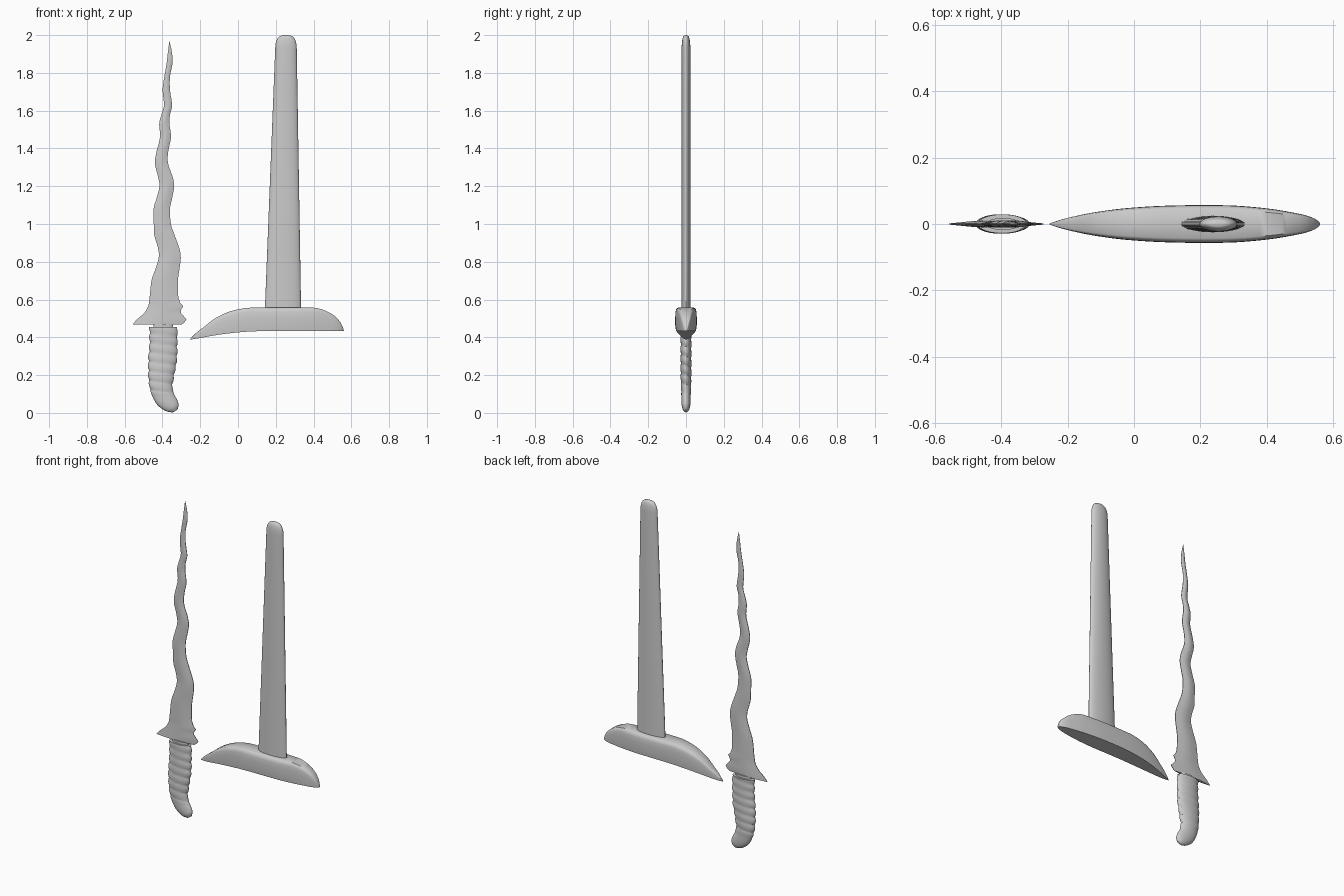
import bpy, bmesh, math
from mathutils import Vector

if "Cube" in bpy.data.objects:
    bpy.data.objects.remove(bpy.data.objects["Cube"])


def loft(name, rings, angle=40):
    """Skin a list of closed rings and cap both ends."""
    bm = bmesh.new()
    vs = [[bm.verts.new(p) for p in ring] for ring in rings]
    n = len(vs[0])
    for a, b in zip(vs, vs[1:]):
        for i in range(n):
            j = (i + 1) % n
            bm.faces.new((a[i], a[j], b[j], b[i]))
    bm.faces.new(vs[0])
    bm.faces.new(vs[-1])
    bmesh.ops.recalc_face_normals(bm, faces=bm.faces)
    me = bpy.data.meshes.new(name)
    bm.to_mesh(me)
    bm.free()
    ob = bpy.data.objects.new(name, me)
    bpy.context.collection.objects.link(ob)
    bpy.ops.object.select_all(action='DESELECT')
    ob.select_set(True)
    bpy.context.view_layer.objects.active = ob
    bpy.ops.object.shade_smooth_by_angle(angle=math.radians(angle))
    return ob


def smooth(points, steps):
    """Catmull-Rom curve through rows of numbers."""
    out = []
    rows = [Vector(p) for p in points]
    for i in range(len(rows) - 1):
        p0, p1 = rows[max(i - 1, 0)], rows[i]
        p2, p3 = rows[i + 1], rows[min(i + 2, len(rows) - 1)]
        for k in range(steps):
            t = k / steps
            out.append(0.5 * (2 * p1 + (p2 - p0) * t + (2 * p0 - 5 * p1 + 4 * p2 - p3) * t * t
                              + (3 * p1 - p0 - 3 * p2 + p3) * t ** 3))
    return out + [rows[-1]]


def ellipse(cx, cz, rx, ry, n=32):
    return [(cx + rx * math.cos(2 * math.pi * i / n), ry * math.sin(2 * math.pi * i / n), cz)
            for i in range(n)]


# Wavy blade with jagged guard: (z, left x, right x)
guard = [(.467, -.558, -.30), (.478, -.55, -.285), (.495, -.535, -.273), (.515, -.51, -.29),
         (.53, -.495, -.303), (.545, -.485, -.302), (.565, -.475, -.29), (.58, -.472, -.305)]
wave = [(.61, -.468, -.316), (.70, -.458, -.318), (.76, -.438, -.31), (.82, -.42, -.303),
        (.87, -.423, -.31), (.94, -.443, -.335), (1.0, -.446, -.355), (1.08, -.447, -.36),
        (1.14, -.43, -.348), (1.2, -.416, -.338), (1.25, -.423, -.346), (1.32, -.44, -.37),
        (1.38, -.432, -.37), (1.46, -.413, -.355), (1.53, -.417, -.363), (1.58, -.405, -.36),
        (1.63, -.392, -.349), (1.71, -.399, -.36), (1.78, -.39, -.36), (1.85, -.378, -.347),
        (1.91, -.371, -.35), (1.965, -.364, -.362)]
rings = []
for z, l, r in guard + smooth(wave, 5):
    t = .011 * min(1, (r - l) / .05)
    a, m, b = l + .28 * (r - l), (l + r) / 2, r - .28 * (r - l)
    rings.append([(l, -t * .15, z), (a, -t * .8, z), (m, -t, z), (b, -t * .8, z), (r, -t * .15, z),
                  (r, t * .15, z), (b, t * .8, z), (m, t, z), (a, t * .8, z), (l, t * .15, z)])
loft("wavy_blade", rings, 30)

# Collar between grip and guard
loft("collar", [ellipse(-.395, z, .052, .018) for z in (.44, .47)])

# Wrapped grip with curved pommel: left x, left z, right x, right z, half depth
grip = [(-.468, .455, -.322, .455, .028), (-.468, .36, -.322, .36, .028),
        (-.474, .28, -.325, .28, .028), (-.474, .20, -.338, .205, .028),
        (-.468, .14, -.348, .135, .026), (-.452, .085, -.338, .10, .025),
        (-.425, .04, -.322, .068, .024), (-.385, .011, -.315, .045, .020),
        (-.352, .003, -.318, .024, .011), (-.338, .006, -.323, .016, .005)]
rings = []
for lx, lz, rx, rz, d in smooth(grip, 9):
    ring = []
    for i in range(40):
        a = 2 * math.pi * i / 40
        c, s = math.cos(a), math.sin(a)
        x, z = (lx + rx) / 2 + (rx - lx) / 2 * c, (lz + rz) / 2 + (rz - lz) / 2 * c
        # helical cord wrap, fading out at the pommel
        fade = max(0, min(1, (z - .09) / .03))
        k = 1 + fade * (.12 * abs(math.sin(math.pi * z / .05 + a / 2)) ** .6 - .08)
        mx = (lx + rx) / 2
        ring.append((mx + (x - mx) * k, d * s * k, z))
    rings.append(ring)
loft("wrapped_grip", rings, 35)

# Sheath body: tapered oval with a rounded top
rings = []
for i in range(13):
    z = .54 + 1.39 * i / 12
    f = i / 12
    rings.append(ellipse(.238 + .016 * f, z, .096 - .039 * f, .025 - .002 * f))
for i in range(1, 10):
    u = i / 9 * math.pi / 2 * .98
    c = math.cos(u) ** .6
    rings.append(ellipse(.254, 1.93 + .07 * math.sin(u), .057 * c, .023 * c))
loft("sheath_body", rings)

# Boat-shaped sheath mouth: x, bottom z, top z, half width
boat = [(-.254, .388, .391, .002), (-.22, .393, .425, .013), (-.18, .400, .455, .023),
        (-.12, .411, .501, .035), (-.04, .422, .538, .046), (.05, .43, .556, .053),
        (.13, .433, .557, .056), (.22, .434, .557, .057), (.31, .434, .557, .055),
        (.40, .434, .557, .047), (.46, .434, .542, .038), (.51, .434, .514, .028),
        (.54, .434, .482, .018), (.555, .434, .453, .009), (.56, .434, .436, .002)]
rings = []
for x, b, t, w in smooth(boat, 4):
    t = min(t, .557)
    h = t - b
    half = [(w * .93, 0), (w, h * .25), (w, h * .6), (w * .98, h * .82), (w * .9, h * .95), (w * .75, h)]
    rings.append([(x, y, b + z) for y, z in half] + [(x, -y, b + z) for y, z in reversed(half)])
loft("sheath_mouth", rings, 40)
